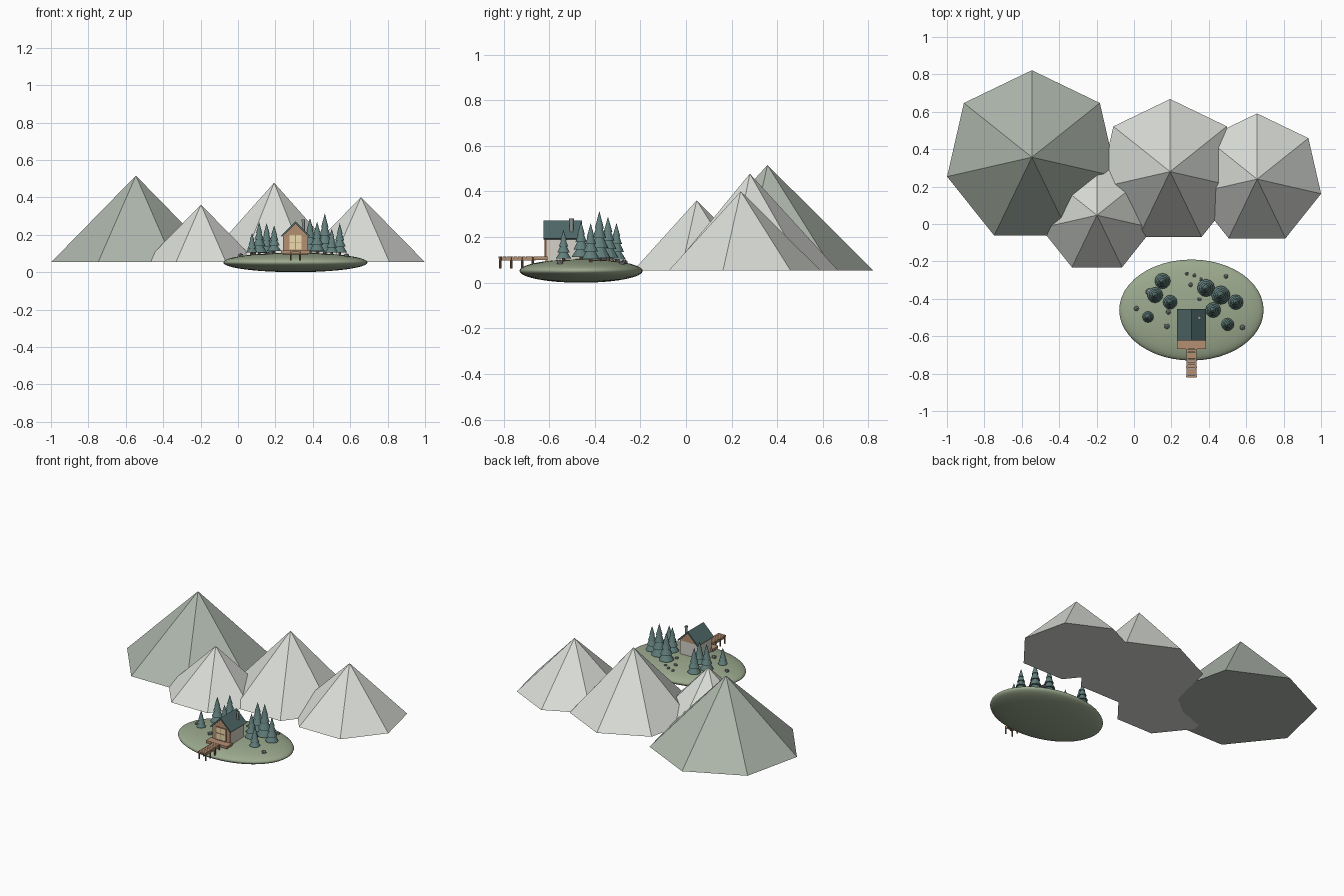
import bpy, bmesh, math
from mathutils import Matrix

if "Cube" in bpy.data.objects:
    bpy.data.objects.remove(bpy.data.objects["Cube"])


def mat(name, r, g, b):
    m = bpy.data.materials.new(name)
    m.diffuse_color = (r, g, b, 1)
    m.use_nodes = True
    m.node_tree.nodes["Principled BSDF"].inputs["Base Color"].default_value = m.diffuse_color
    return m


GREEN_ROCK = mat("green_rock", 0.42, 0.47, 0.41)
PALE_ROCK = mat("pale_rock", 0.70, 0.72, 0.68)
GRASS = mat("grass", 0.33, 0.40, 0.27)
NEEDLES = mat("needles", 0.12, 0.21, 0.20)
ROOF = mat("roof_slate", 0.08, 0.14, 0.14)
WOOD = mat("wood", 0.46, 0.28, 0.17)
DARK_WOOD = mat("dark_wood", 0.22, 0.13, 0.08)
PLASTER = mat("plaster", 0.66, 0.64, 0.58)
GLASS = mat("window_glow", 0.85, 0.72, 0.42)
STONE = mat("stone", 0.25, 0.28, 0.27)


def finish(name, bm, material):
    me = bpy.data.meshes.new(name)
    bmesh.ops.recalc_face_normals(bm, faces=bm.faces)
    bm.to_mesh(me)
    bm.free()
    me.materials.append(material)
    ob = bpy.data.objects.new(name, me)
    bpy.context.collection.objects.link(ob)
    return ob


def add_cone(bm, x, y, z0, z1, r0, r1, sides):
    bmesh.ops.create_cone(bm, cap_ends=True, segments=sides, radius1=r0, radius2=r1,
                          depth=z1 - z0, matrix=Matrix.Translation((x, y, (z0 + z1) / 2)))


def cone(name, x, y, z0, z1, r0, r1, sides, material):
    bm = bmesh.new()
    add_cone(bm, x, y, z0, z1, r0, r1, sides)
    return finish(name, bm, material)


def box(name, x0, x1, y0, y1, z0, z1, material):
    bm = bmesh.new()
    bmesh.ops.create_cube(bm, size=1, matrix=Matrix.Translation(
        ((x0 + x1) / 2, (y0 + y1) / 2, (z0 + z1) / 2)) @ Matrix.Diagonal((x1 - x0, y1 - y0, z1 - z0, 1)))
    return finish(name, bm, material)


def extrude_y(name, profile, y0, y1, material):
    bm = bmesh.new()
    face = bm.faces.new([bm.verts.new((x, y0, z)) for x, z in profile])
    ext = bmesh.ops.extrude_face_region(bm, geom=[face])
    verts = [v for v in ext["geom"] if isinstance(v, bmesh.types.BMVert)]
    bmesh.ops.translate(bm, verts=verts, vec=(0, y1 - y0, 0))
    return finish(name, bm, material)


# Mountains: seven-sided pyramids
BASE = 0.053
for i, (x, y, r, top, m) in enumerate([
        (-0.546, 0.357, 0.465, 0.516, GREEN_ROCK), (-0.198, 0.047, 0.309, 0.361, PALE_ROCK),
        (0.193, 0.280, 0.388, 0.478, PALE_ROCK), (0.658, 0.240, 0.351, 0.401, PALE_ROCK)]):
    cone(f"mountain_{i + 1}", x, y, BASE, top, r, 0, 7, m)

# Island: flattened smooth sphere
IX, IY, RX, RY, RZ = 0.307, -0.46, 0.386, 0.27, 0.052
bm = bmesh.new()
bmesh.ops.create_uvsphere(bm, u_segments=48, v_segments=24, radius=1,
                          matrix=Matrix.Translation((IX, IY, RZ)) @ Matrix.Diagonal((RX, RY, RZ, 1)))
for f in bm.faces:
    f.smooth = True
finish("island", bm, GRASS)


def ground(x, y):
    return RZ + RZ * math.sqrt(max(0, 1 - ((x - IX) / RX) ** 2 - ((y - IY) / RY) ** 2))


# Pine trees: trunk and four overlapping cone tiers
for i, (x, y, r, top) in enumerate([
        (0.153, -0.305, 0.042, 0.262), (0.113, -0.380, 0.042, 0.268), (0.193, -0.418, 0.038, 0.250),
        (0.075, -0.497, 0.030, 0.210), (0.385, -0.342, 0.047, 0.290), (0.464, -0.380, 0.050, 0.314),
        (0.544, -0.418, 0.040, 0.262), (0.423, -0.460, 0.041, 0.270), (0.501, -0.537, 0.034, 0.232)]):
    g = ground(x, y)
    cone(f"trunk_{i + 1}", x, y, g - 0.01, g + 0.05, r * 0.18, r * 0.15, 8, DARK_WOOD)
    bm = bmesh.new()
    low = g + 0.012
    h = top - low
    for k in range(4):
        z0 = low + h * 0.21 * k
        z1 = top if k == 3 else z0 + h * 0.42
        add_cone(bm, x, y, z0, z1, r * (1 - 0.2 * k), 0, 12)
    finish(f"pine_{i + 1}", bm, NEEDLES)

# Rocks scattered on the grass
for i, (x, y, r) in enumerate([
        (0.013, -0.452, 0.015), (0.176, -0.547, 0.016), (0.184, -0.470, 0.015), (0.080, -0.363, 0.020),
        (0.283, -0.265, 0.011), (0.323, -0.275, 0.011), (0.303, -0.325, 0.013), (0.358, -0.295, 0.010),
        (0.350, -0.402, 0.012), (0.492, -0.280, 0.013), (0.580, -0.553, 0.016)]):
    bm = bmesh.new()
    bmesh.ops.create_icosphere(bm, subdivisions=1, radius=r, matrix=Matrix.Translation(
        (x, y, ground(x, y) + r * 0.3)) @ Matrix.Diagonal((1, 1, 0.8, 1)))
    finish(f"rock_{i + 1}", bm, STONE)

# Cabin walls, gable and roof
C = 0.307
box("cabin_walls", C - 0.064, C + 0.064, -0.61, -0.467, 0.08, 0.2, PLASTER)
extrude_y("gable", [(C - 0.066, 0.196), (C + 0.066, 0.196), (C, 0.262)], -0.615, -0.462, WOOD)
box("front_wall", C - 0.066, C + 0.066, -0.616, -0.609, 0.09, 0.198, WOOD)
extrude_y("roof", [(C - 0.078, 0.195), (C, 0.272), (C + 0.078, 0.195),
                   (C + 0.070, 0.190), (C, 0.259), (C - 0.070, 0.190)], -0.624, -0.455, ROOF)
cone("chimney", 0.349, -0.502, 0.2, 0.278, 0.008, 0.008, 12, STONE)
cone("chimney_cap", 0.349, -0.502, 0.272, 0.281, 0.010, 0.010, 12, STONE)

# Front window with frame bars
box("window", C - 0.035, C + 0.035, -0.619, -0.612, 0.118, 0.2, GLASS)
for name, dx, hw in (("left", -0.035, 0.003), ("middle", 0, 0.002), ("right", 0.035, 0.003)):
    box(f"window_bar_{name}", C + dx - hw, C + dx + hw, -0.621, -0.612, 0.116, 0.202, WOOD)
for name, z in (("bottom", 0.118), ("middle", 0.16), ("top", 0.2)):
    box(f"window_bar_{name}_cross", C - 0.035, C + 0.035, -0.621, -0.612, z - 0.002, z + 0.002, WOOD)

# Deck and plank pier on posts
box("deck", C - 0.078, C + 0.078, -0.668, -0.608, 0.1, 0.116, WOOD)
PLANKS = 9
step = (0.822 - 0.668) / PLANKS
for i in range(PLANKS):
    y = -0.668 - i * step
    box(f"pier_plank_{i + 1}", C - 0.027, C + 0.027, y - step, y - 0.002, 0.107, 0.116, WOOD)
for side, s in (("left", -1), ("right", 1)):
    box(f"pier_beam_{side}", C + s * 0.023 - 0.004, C + s * 0.023 + 0.004, -0.82, -0.66, 0.098, 0.108, WOOD)
    for i, y in enumerate((-0.814, -0.766, -0.718, -0.672)):
        cone(f"pier_post_{side}_{i + 1}", C + s * 0.025, y, 0.062, 0.112, 0.005, 0.005, 8, DARK_WOOD)
